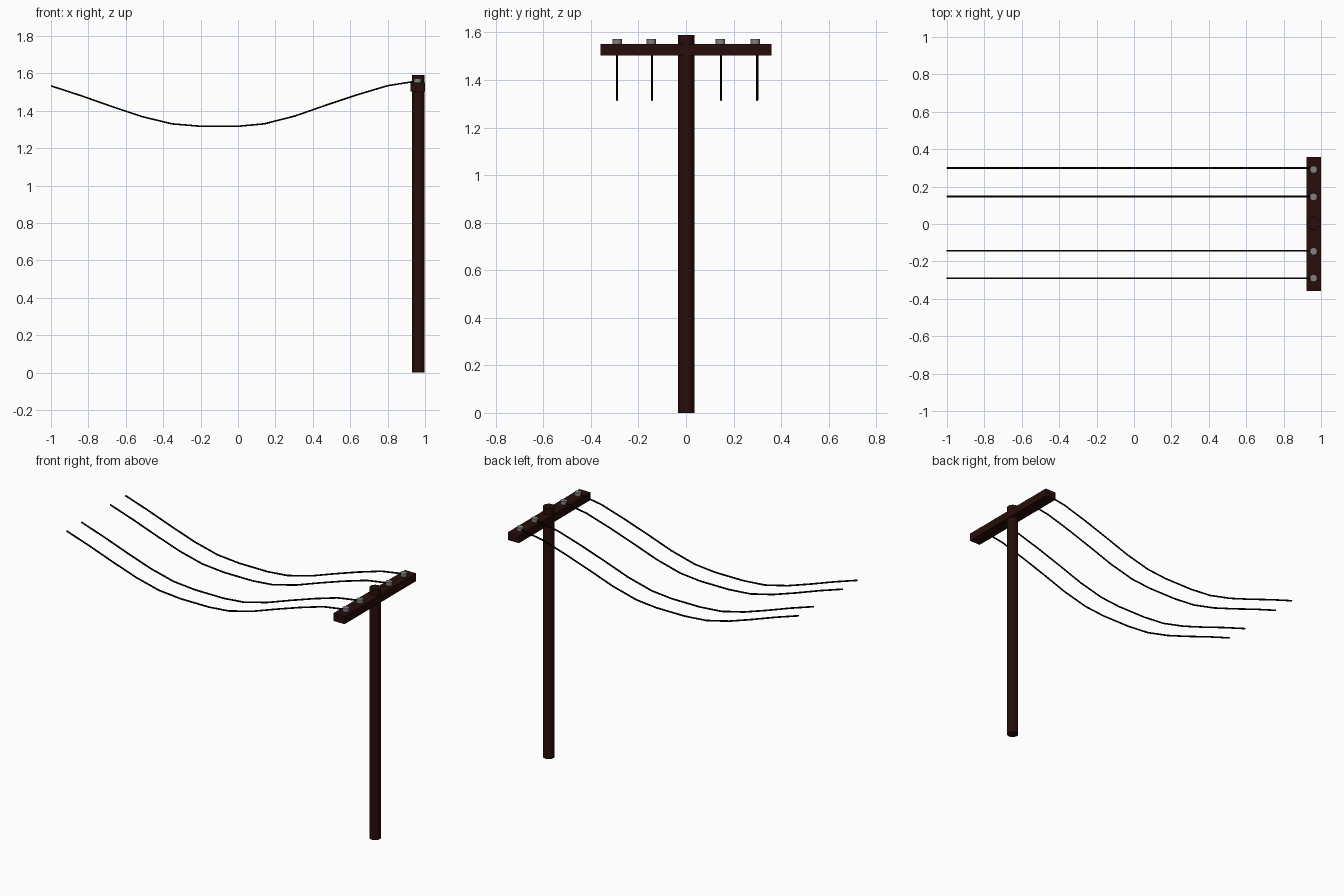
import bpy

if "Cube" in bpy.data.objects:
    bpy.data.objects.remove(bpy.data.objects["Cube"])

PX = 0.963  # pole axis


def material(name, color):
    m = bpy.data.materials.new(name)
    m.diffuse_color = color
    m.use_nodes = True
    m.node_tree.nodes["Principled BSDF"].inputs["Base Color"].default_value = m.diffuse_color
    return m


wood = material("dark_wood", (0.021, 0.004, 0.003, 1))
black = material("black_cable", (0.001, 0.001, 0.001, 1))
grey = material("grey_ceramic", (0.22, 0.22, 0.22, 1))


def cylinder(name, r, x, y, z0, z1, sides, mat):
    bpy.ops.mesh.primitive_cylinder_add(vertices=sides, radius=r, depth=z1 - z0,
                                        location=(x, y, (z0 + z1) / 2))
    o = bpy.context.object
    o.name = name
    o.data.materials.append(mat)
    bpy.ops.object.shade_smooth_by_angle()
    return o


# Pole
cylinder("pole", 0.034, PX, 0.001, 0, 1.59, 20, wood)

# Crossarm
bpy.ops.mesh.primitive_cube_add(size=1, location=(0.961, 0, 1.527))
arm = bpy.context.object
arm.name = "crossarm"
arm.scale = (0.078, 0.718, 0.049)
arm.data.materials.append(wood)

# Sagging wire path in x, z
path = [(-1, 1.533), (-0.84, 1.481), (-0.67, 1.421), (-0.51, 1.368),
        (-0.353, 1.330), (-0.2, 1.317), (0, 1.317), (0.14, 1.330),
        (0.305, 1.372), (0.465, 1.428), (0.636, 1.485), (0.80, 1.534),
        (0.958, 1.559)]

# Insulators, each carrying one wire
for i, (iy, wy) in enumerate([(-0.289, -0.290), (-0.146, -0.143),
                              (0.145, 0.147), (0.291, 0.299)], 1):
    cylinder(f"insulator_{i}", 0.02, 0.96, iy, 1.55, 1.572, 16, grey)

    curve = bpy.data.curves.new(f"wire_{i}", 'CURVE')
    curve.dimensions = '3D'
    curve.bevel_depth = 0.005
    curve.bevel_resolution = 1
    curve.use_fill_caps = True
    spline = curve.splines.new('POLY')
    spline.points.add(len(path) - 1)
    for p, (x, z) in zip(spline.points, path):
        p.co = (x, wy, z, 1)
    curve.materials.append(black)
    bpy.context.collection.objects.link(bpy.data.objects.new(f"wire_{i}", curve))
